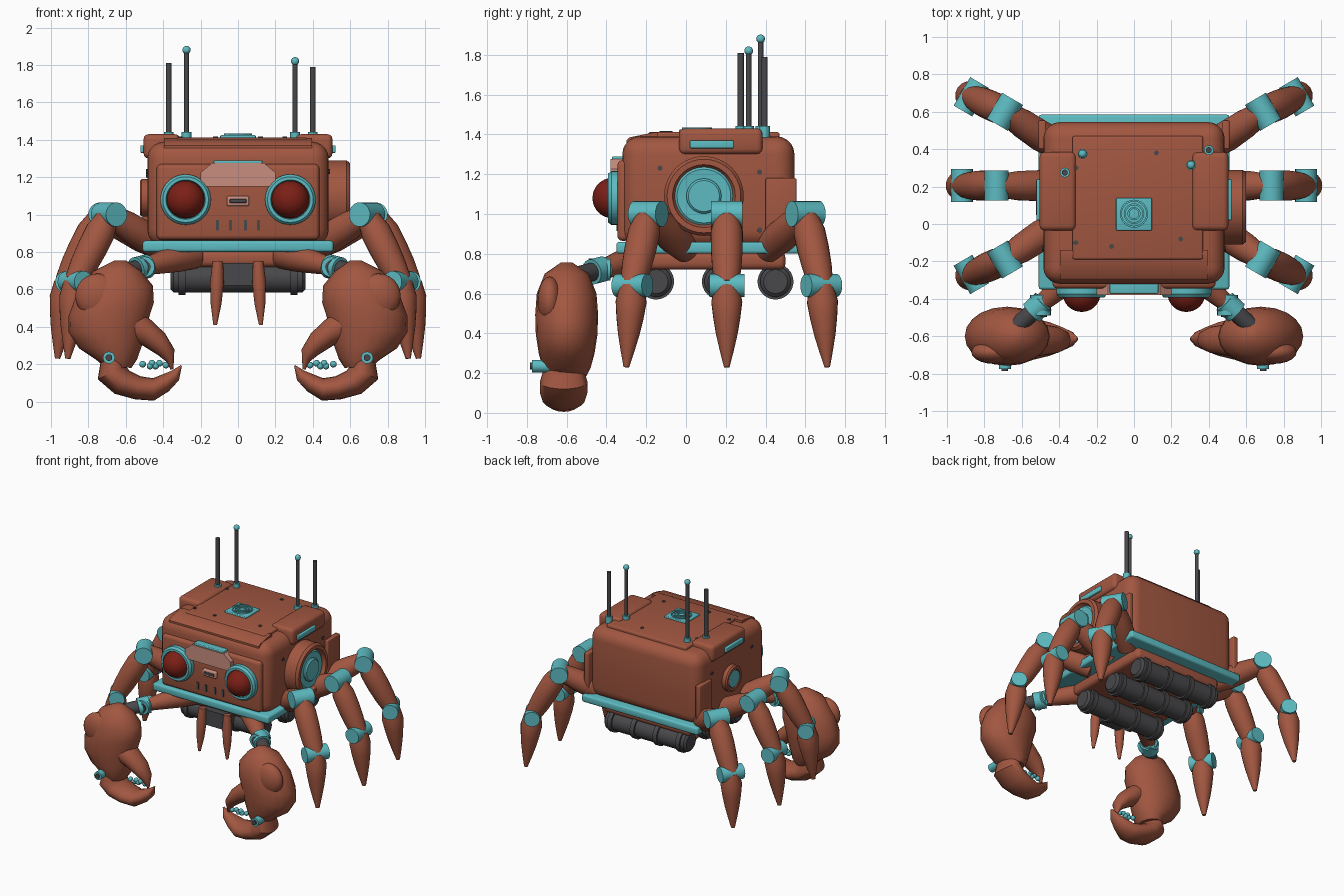
import bpy, bmesh, math
from mathutils import Vector

if "Cube" in bpy.data.objects:
    bpy.data.objects.remove(bpy.data.objects["Cube"])


def material(name, rgb):
    m = bpy.data.materials.new(name)
    m.diffuse_color = (*rgb, 1)
    m.use_nodes = True
    m.node_tree.nodes["Principled BSDF"].inputs["Base Color"].default_value = m.diffuse_color
    return m


RUST = material("rust", (0.36, 0.095, 0.052))
TEAL = material("teal", (0.11, 0.50, 0.54))
RED = material("red_glass", (0.20, 0.014, 0.008))
PINK = material("pale_rust", (0.58, 0.27, 0.21))
DARK = material("dark_metal", (0.065, 0.065, 0.07))


def finish(name, bm, mat, angle=35):
    bmesh.ops.recalc_face_normals(bm, faces=bm.faces[:])
    me = bpy.data.meshes.new(name)
    bm.to_mesh(me)
    bm.free()
    ob = bpy.data.objects.new(name, me)
    bpy.context.collection.objects.link(ob)
    me.materials.append(mat)
    bpy.ops.object.select_all(action='DESELECT')
    ob.select_set(True)
    bpy.context.view_layer.objects.active = ob
    bpy.ops.object.shade_smooth_by_angle(angle=math.radians(angle))
    return ob


def skin(name, rings, mat, angle=35):
    """Join equal rings of points into a closed skin."""
    bm = bmesh.new()
    vs = [[bm.verts.new(p) for p in ring] for ring in rings]
    n = len(vs[0])
    for a, b in zip(vs, vs[1:]):
        for i in range(n):
            bm.faces.new((a[i], a[(i + 1) % n], b[(i + 1) % n], b[i]))
    bm.faces.new(vs[0])
    bm.faces.new(vs[-1])
    return finish(name, bm, mat, angle)


def lathe(name, origin, axis, profile, mat, n=24):
    """Revolve (distance, radius) pairs about an axis."""
    o, d = Vector(origin), Vector(axis).normalized()
    u = d.orthogonal().normalized()
    v = d.cross(u)
    ang = [2 * math.pi * i / n for i in range(n)]
    return skin(name, [[o + d * t + (u * math.cos(a) + v * math.sin(a)) * r for a in ang]
                       for t, r in profile], mat)


def rod(name, p, q, mat, *radii, n=24):
    p, q = Vector(p), Vector(q)
    L = (q - p).length
    k = max(len(radii) - 1, 1)
    rr = radii if len(radii) > 1 else radii * 2
    return lathe(name, p, q - p, [(L * i / k, r) for i, r in enumerate(rr)], mat, n)


def box(name, lo, hi, mat, bevel=0.0, seg=3):
    bm = bmesh.new()
    bmesh.ops.create_cube(bm, size=1)
    for v in bm.verts:
        v.co = [(a + b) / 2 + c * (b - a) for a, b, c in zip(lo, hi, v.co)]
    if bevel:
        bmesh.ops.bevel(bm, geom=bm.edges[:], offset=bevel, segments=seg,
                        profile=0.5, affect='EDGES')
    return finish(name, bm, mat)


def ball(name, c, r, mat, scale=(1, 1, 1)):
    bm = bmesh.new()
    bmesh.ops.create_uvsphere(bm, u_segments=20, v_segments=12, radius=r)
    for v in bm.verts:
        v.co = [a + b * s for a, b, s in zip(c, v.co, scale)]
    return finish(name, bm, mat)


def shell(name, rows, s, yc, mat, n=20):
    """Oval sections given by two edge points in x-z and a half depth in y."""
    rings = []
    for ax, az, bx, bz, d in rows:
        ring = []
        for i in range(n):
            a = 2 * math.pi * i / n
            k = 0.5 + 0.5 * math.cos(a)
            ring.append((s * (bx + (ax - bx) * k), yc + d * math.sin(a), bz + (az - bz) * k))
        rings.append(ring)
    return skin(name, rings, mat, 40)


# body, tray and lid
box("body", (-.485, -.32, .83), (.485, .545, 1.39), RUST, .09, 5)
box("base_tray", (-.51, -.35, .80), (.51, .585, .86), TEAL, .015)
box("under_hull", (-.38, -.24, .72), (.38, .5, .81), RUST, .03)
box("top_hatch", (-.33, -.19, 1.36), (.37, .47, 1.412), RUST, .012)
rows = [(-.14, 1.408), (-.16, 1.41), (-.285, 1.385), (-.3, 1.37), (-.3, 1.34), (-.14, 1.34)]
skin("front_lip", [[(x, y, z) for y, z in rows] for x in (-.395, .395)], RUST)
box("top_vent_plate", (-.095, -.035, 1.40), (.095, .14, 1.425), TEAL, .006)
for r in (.075, .055, .035):
    lathe("vent_ring", (0, .055, 1.422), (0, 0, 1),
          [(0, r), (.012, r), (.012, r - .01), (0, r - .01)], TEAL)
for x, y in ((-.31, .3), (.12, .38), (-.31, -.1), (-.12, -.12), (.25, -.08)):
    rod("top_bolt", (x, y, 1.37), (x, y, 1.417), DARK, .013, n=10)

# shoulder boxes, rear fins, side bolts
for s in (-1, 1):
    xs = sorted((s * .31, s * .505))
    box("shoulder_box", (xs[0], -.035, 1.30), (xs[1], .385, 1.43), RUST, .028)
    xs = sorted((s * .49, s * .522))
    box("shoulder_light", (xs[0], .02, 1.33), (xs[1], .24, 1.37), TEAL, .006)
    xs = sorted((s * .47, s * .51))
    box("rear_fin", (xs[0], .40, .85), (xs[1], .555, 1.18), RUST, .008)
    for y, z in ((-.13, 1.23), (.37, 1.21), (.37, .92)):
        rod("side_bolt", (s * .47, y, z), (s * .492, y, z), DARK, .013, n=10)

# antennas
for x, y, top, tip in ((-.37, .275, 1.81, 0), (-.275, .375, 1.88, 1),
                       (.305, .315, 1.82, 1), (.40, .395, 1.79, 0)):
    rod("antenna", (x, y, 1.38), (x, y, top), DARK, .016 if not tip else .014, n=12)
    rod("antenna_base", (x, y, 1.38), (x, y, 1.442), TEAL, .026, n=16)
    if tip:
        ball("antenna_tip", (x, y, top), .022, TEAL)

# side discs, large on the right and small on the left
lathe("right_disc_rim", (.46, .09, 1.09), (1, 0, 0),
      [(0, .2), (.12, .2), (.14, .185), (.14, .158), (.11, .145), (.10, .13)], RUST, 40)
lathe("right_disc_ring", (.54, .09, 1.09), (1, 0, 0),
      [(0, .147), (.03, .147), (.04, .135), (.035, .09)], TEAL, 40)
lathe("right_disc_centre", (.54, .09, 1.09), (1, 0, 0),
      [(0, .088), (.045, .088), (.055, .078), (.055, .01)], TEAL, 32)
lathe("left_disc_rim", (-.46, .14, 1.09), (-1, 0, 0),
      [(0, .1), (.055, .1), (.065, .09), (.065, .072), (.05, .068)], RUST, 32)
rod("left_disc_centre", (-.46, .14, 1.09), (-.522, .14, 1.09), TEAL, .065)

# face
box("face_panel", (-.435, -.345, .865), (.435, -.28, 1.27), RUST, .025)
rows = [(-.14, 1.275), (.14, 1.275), (.2, 1.225), (.2, 1.18), (.17, 1.15), (-.17, 1.15), (-.2, 1.18), (-.2, 1.225)]
skin("brow_plate", [[(x, y, z) for x, z in rows] for y in (-.38, -.32)], PINK)
box("brow_light", (-.13, -.372, 1.27), (.13, -.30, 1.29), TEAL, .006)
box("mouth_plate", (-.06, -.365, 1.045), (.06, -.33, 1.10), PINK, .01)
box("mouth_slot", (-.045, -.37, 1.062), (.045, -.34, 1.083), DARK, .004)
for x in (-.11, -.04, .04, .11):
    box("grille_slit", (x - .008, -.35, .915), (x + .008, -.33, .97), DARK)
for s in (-1, 1):
    lathe("eye_ring", (s * .28, -.33, 1.08), (0, -1, 0),
          [(0, .135), (.045, .135), (.062, .122), (.062, .105), (.03, .098)], TEAL, 40)
    lathe("eye_dome", (s * .28, -.36, 1.08), (0, -1, 0),
          [(0, .1)] + [(.01 + .1 * math.sin(a), .1 * math.cos(a) + .001)
                       for a in [i * math.pi / 16 for i in range(9)]], RED, 32)

# underside tanks, chin block and fangs
for y in (-.15, .17, .45):
    lathe("tank", (-.36, y, .66), (1, 0, 0),
          [(0, .03), (0, .06), (.015, .077), (.705, .077), (.72, .06), (.72, .03)], DARK, 28)
    for x in (-.30, -.1, .1, .30):
        rod("tank_band", (x - .018, y, .66), (x + .018, y, .66), DARK, .09, n=28)
rows = [(-.12, .74), (.12, .74), (.12, .67), (.09, .62), (-.09, .62), (-.12, .67)]
skin("chin_block", [[(x, y, z) for x, z in rows] for y in (-.29, -.12)], DARK)
for s in (-1, 1):
    rod("fang", (s * .108, -.29, .75), (s * .122, -.31, .41), RUST, .028, .037, .029, .01, n=16)

# six walking legs
for s in (-1, 1):
    for k in (-1, 0, 1):
        if k:
            hip, knee = (s * .40, .205 + k * .2, .82), (s * .69, .205 + k * .395, 1.0)
            ankle, tip = (s * .87, .205 + k * .475, .64), (s * .91, .205 + k * .505, .23)
        else:
            hip, knee = (s * .40, .205, .82), (s * .735, .205, 1.0)
            ankle, tip = (s * .92, .205, .64), (s * .965, .205, .23)
        h, kn, a, t = map(Vector, (hip, knee, ankle, tip))
        flat = Vector((a.x - h.x, a.y - h.y, 0))
        side = Vector((-flat.y, flat.x, 0)).normalized()
        d = (a - kn).normalized()
        rod("thigh", h, kn, RUST, .07, .083, .078, .06)
        rod("shin", kn, a, RUST, .055, .08, .08, .074, .06)
        rod("knee_joint", kn - side * .08, kn + side * .08, TEAL, .065)
        rod("ankle_joint", a - side * .088, a + side * .088, TEAL, .058)
        rod("foot", a, t, RUST, .062, .078, .068, .054, .035, .014)

# arms and claws
palm = [(.66, .755, .60, .755, .03), (.77, .70, .52, .70, .11), (.86, .58, .455, .62, .15),
        (.905, .46, .45, .53, .158), (.905, .37, .485, .42, .155), (.85, .285, .51, .31, .14),
        (.76, .225, .54, .225, .12), (.72, .19, .57, .18, .10)]
upper = [(.60, .33, .53, .49, .09), (.51, .30, .485, .455, .085), (.43, .25, .39, .365, .07),
         (.385, .215, .34, .28, .045), (.36, .17, .345, .175, .008)]
lower = [(.735, .21, .60, .235, .10), (.75, .12, .60, .19, .12), (.66, .042, .58, .165, .12),
         (.55, .012, .52, .135, .11), (.45, .005, .455, .125, .09), (.37, .055, .405, .145, .065),
         (.315, .115, .355, .165, .04), (.30, .19, .305, .195, .008)]
for s in (-1, 1):
    el = Vector((s * .50, -.43, .72))
    wr = Vector((s * .66, -.58, .68))
    d = (wr - el).normalized()
    rod("arm", (s * .24, -.2, .79), el, RUST, .08, .075, .06, .045)
    rod("elbow_joint", el - d * .02, el + d * .065, TEAL, .064)
    rod("wrist", el, wr, DARK, .047)
    rod("elbow_ring", el + Vector((0, .05, 0)), el - Vector((0, .06, 0)), TEAL, .055)
    rod("elbow_pin", el, el - Vector((0, .068, 0)), DARK, .034)
    shell("claw_palm", palm, s, -.60, RUST)
    ball("claw_boss", (s * .75, -.685, .565), .12, RUST, (1, .52, 1))
    shell("claw_upper_finger", upper, s, -.62, RUST)
    shell("claw_lower_finger", lower, s, -.615, RUST)
    rod("claw_pivot", (s * .69, -.62, .235), (s * .69, -.775, .235), TEAL, .032)
    rod("claw_pivot_pin", (s * .69, -.70, .235), (s * .69, -.785, .235), DARK, .018, n=12)
    for x, z in ((.51, .20), (.46, .205), (.42, .205), (.385, .195), (.47, .19), (.44, .19)):
        ball("claw_tooth", (s * x, -.62, z), .018, TEAL)
